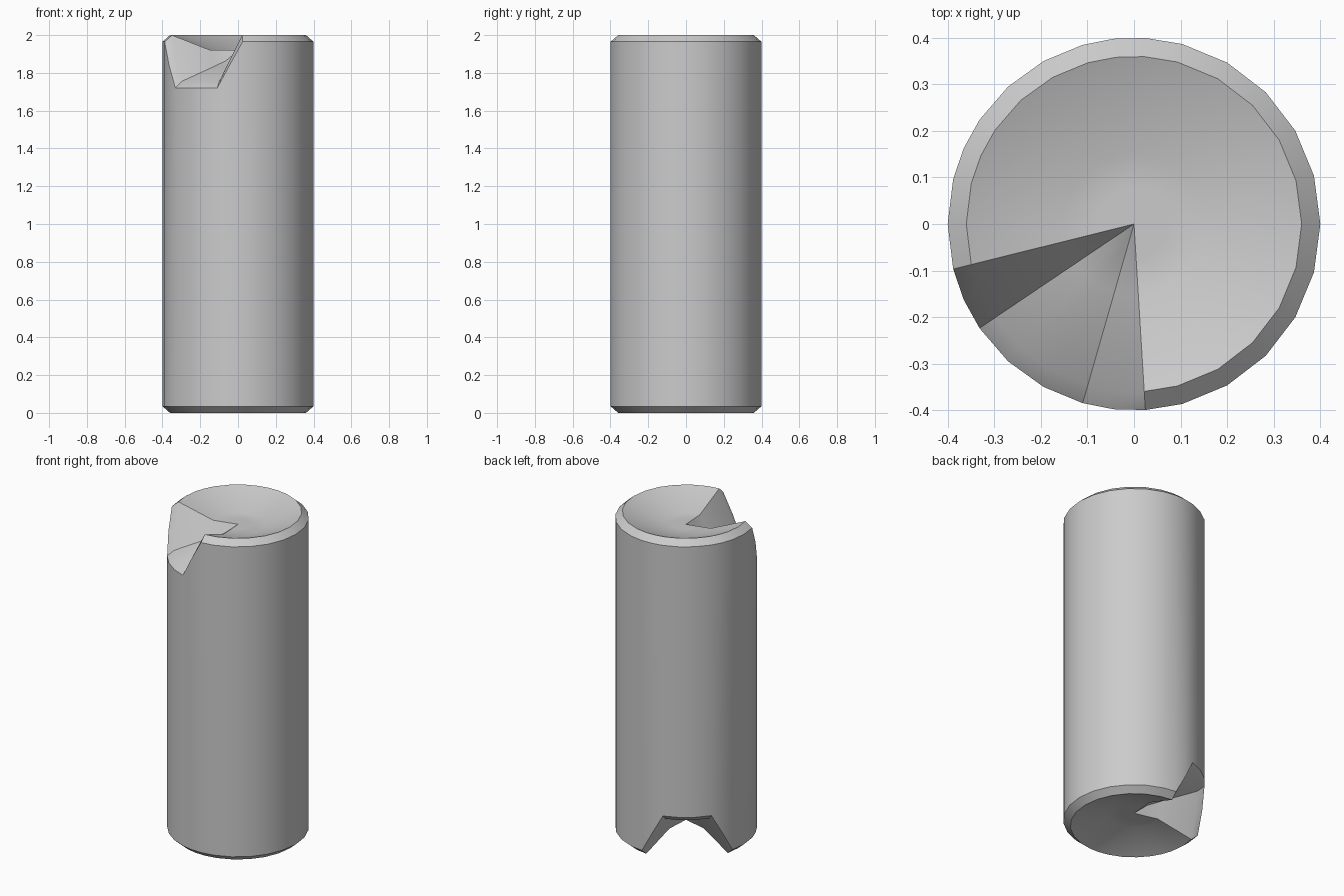
import bpy, bmesh
from math import sin, cos, radians

if "Cube" in bpy.data.objects:
    bpy.data.objects.remove(bpy.data.objects["Cube"])

# Angles of the ring: even steps, with the two notch spans placed exactly
NOTCH = [194, 204, 214, 227.5, 241, 254, 263.75, 273.5]
ANGLES = sorted([15 * i for i in range(6)] + [180] + [15 * i for i in range(19, 24)]
                + NOTCH + [360 - a for a in NOTCH])
N = len(ANGLES)

# (radius, height, notch drop): wall edge, rim, dish edge, inner dish
PROFILE = [(0.40, 1.965, 0.245), (0.36, 2.0, 0.245), (0.15, 1.92, 0.085), (0.075, 1.92, 0.055)]


def notch_weight(a):
    # 1 on the notch floor, sloping to 0 at its top corners
    return max(0.0, min(1.0, (a - 194) / 20, (273.5 - a) / 19.5))


def build_end(bm, flip):
    # One dished, notched end; flip turns it half a turn about x
    def vert(x, y, z):
        return bm.verts.new((x, -y, 2 - z) if flip else (x, y, z))
    rings = []
    for r, z, drop in PROFILE:
        rings.append([vert(r * cos(radians(a)), r * sin(radians(a)), z - drop * notch_weight(a))
                      for a in ANGLES])
    centre = vert(0, 0, 1.92)
    for outer, inner in zip(rings, rings[1:]):
        for i in range(N):
            j = (i + 1) % N
            bm.faces.new((outer[i], outer[j], inner[j], inner[i]))
    for i in range(N):
        bm.faces.new((rings[-1][i], rings[-1][(i + 1) % N], centre))
    return rings[0]


bm = bmesh.new()
top = build_end(bm, False)
bottom = build_end(bm, True)

# Side wall: the bottom ring runs the opposite way round
for i in range(N):
    j = (i + 1) % N
    bi, bj = bottom[(-i) % N], bottom[(-j) % N]
    bm.faces.new((bi, bj, top[j], top[i]))

bmesh.ops.recalc_face_normals(bm, faces=bm.faces)
mesh = bpy.data.meshes.new("notched_pin")
bm.to_mesh(mesh)
bm.free()
pin = bpy.data.objects.new("notched_pin", mesh)
bpy.context.collection.objects.link(pin)
bpy.context.view_layer.objects.active = pin
pin.select_set(True)
bpy.ops.object.shade_smooth_by_angle(angle=radians(30))
